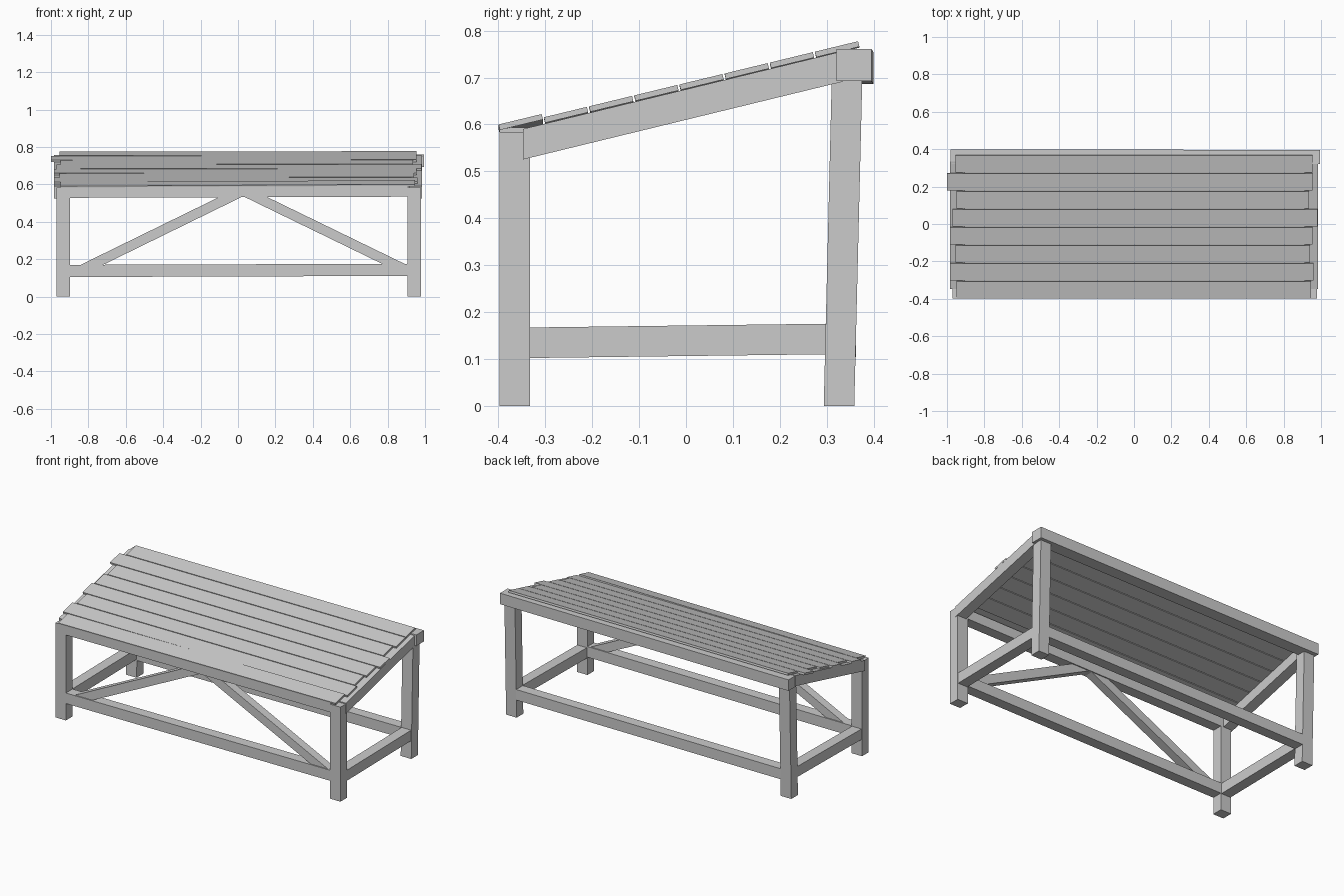
import bpy, bmesh
from mathutils import Vector

if "Cube" in bpy.data.objects:
    bpy.data.objects.remove(bpy.data.objects["Cube"])


def bar(name, a, b, u, v):
    """Four-sided timber from a to b; u and v are half-size vectors of the end faces."""
    a, b, u, v = (Vector(k) for k in (a, b, u, v))
    bm = bmesh.new()
    ends = [[bm.verts.new(p + s * u + t * v) for s, t in ((-1, -1), (1, -1), (1, 1), (-1, 1))]
            for p in (a, b)]
    for ring in ends:
        bm.faces.new(ring)
    for i in range(4):
        j = (i + 1) % 4
        bm.faces.new((ends[0][i], ends[0][j], ends[1][j], ends[1][i]))
    bmesh.ops.recalc_face_normals(bm, faces=bm.faces)
    mesh = bpy.data.meshes.new(name)
    bm.to_mesh(mesh)
    bm.free()
    obj = bpy.data.objects.new(name, mesh)
    bpy.context.collection.objects.link(obj)
    return obj


H = 0.0325
X, Y, Z = (H, 0, 0), (0, H, 0), (0, 0, H)

for side, lx, sx in (("left", -0.935, -0.95), ("right", 0.943, 0.95)):
    # Legs: front upright, back leaning outward
    bar(f"front_leg_{side}", (lx, -0.365, 0), (lx, -0.365, 0.584), (0.036, 0, 0), Y)
    bar(f"back_leg_{side}", (lx, 0.326, 0), (lx, 0.343, 0.695), (0.036, 0, 0), Y)
    # Sloping side rail and low side stretcher
    bar(f"sloping_rail_{side}", (sx, -0.347, 0.558), (sx, 0.335, 0.724), X, Z)
    bar(f"side_stretcher_{side}", (lx, -0.333, 0.135), (lx, 0.30, 0.143), X, Z)

# Long rails
bar("front_top_rail", (-0.90, -0.365, 0.558), (0.91, -0.365, 0.564), Y, (0, 0, 0.03))
bar("front_stretcher", (-0.90, -0.365, 0.137), (0.91, -0.365, 0.143), Y, Z)
bar("back_stretcher", (-0.90, 0.33, 0.137), (0.91, 0.33, 0.143), Y, Z)
bar("back_top_beam", (-0.98, 0.362, 0.720), (0.995, 0.358, 0.7265), (0, 0.0375, 0), (0, 0, 0.034))

# Diagonal braces, cut level at both ends
bar("brace_left", (-0.785, -0.365, 0.168), (-0.035, -0.365, 0.535), (0.06, 0, 0), (0, 0.026, 0))
bar("brace_right", (0.845, -0.365, 0.168), (0.09, -0.365, 0.535), (0.06, 0, 0), (0, 0.026, 0))

# Sloping top slats with uneven ends
spans = [(-0.95, 0.945), (-0.985, 0.96), (-0.955, 0.94), (-0.985, 0.955),
         (-0.97, 0.982), (-0.95, 0.935), (-1.0, 0.955), (-0.955, 0.955)]
along = Vector((0, 1, 0.242)).normalized()
normal = Vector((0, -0.242, 1)).normalized()
for i, (x0, x1) in enumerate(spans):
    y = -0.352 + i * 0.0963
    z = 0.6815 + 0.242 * y
    lift = 0.009 if i == 0 else 0.001
    bar(f"slat_{i + 1}", (x0, y, z - 0.001), (x1, y, z + lift), along * 0.0472, normal * 0.006)
